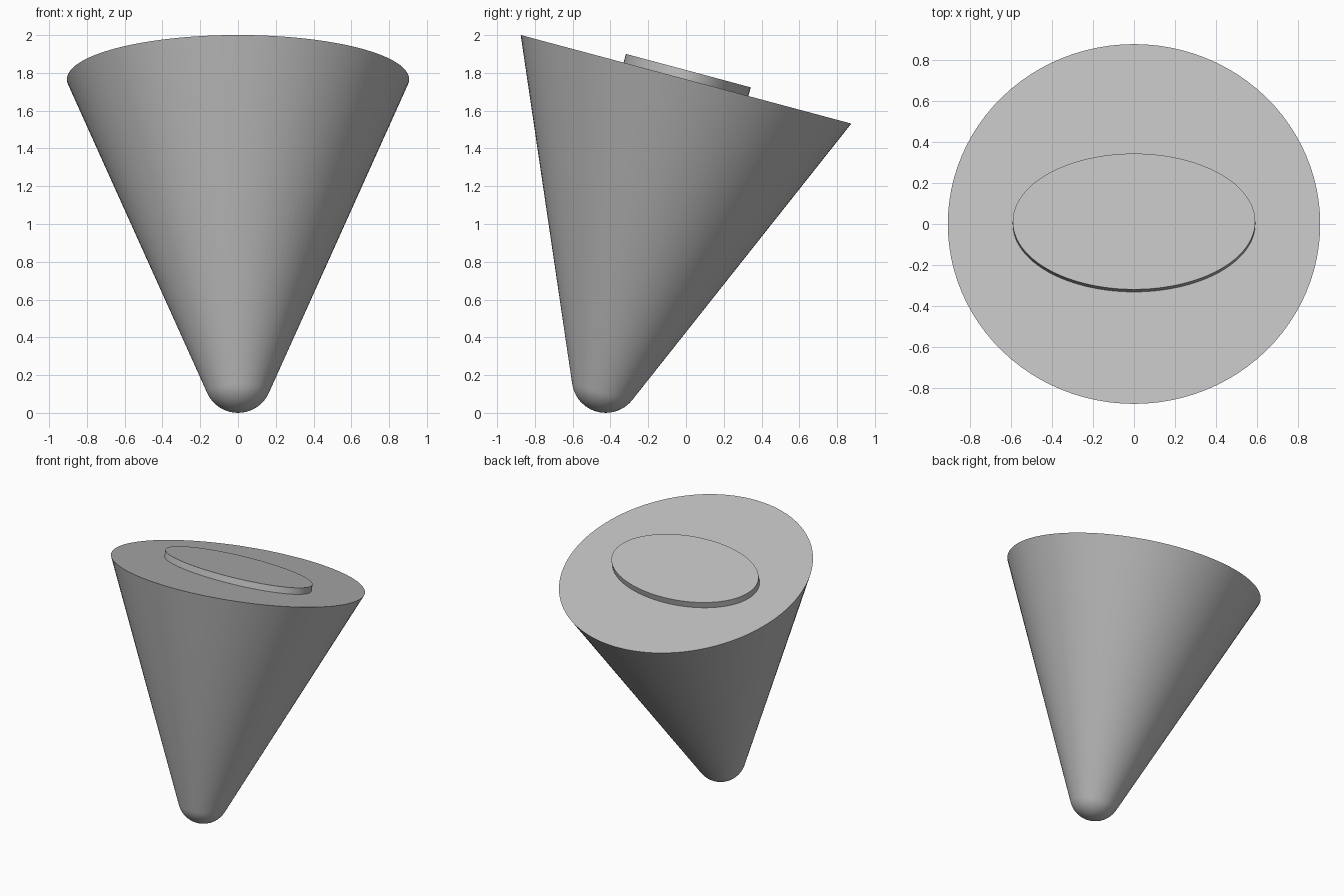
import bpy
import bmesh
from math import radians, sin, cos, pi
from mathutils import Matrix, Vector

cube = bpy.data.objects.get("Cube")
if cube:
    bpy.data.objects.remove(cube, do_unlink=True)

# Single plain grey
grey = bpy.data.materials.new("plain grey")
grey.use_nodes = True
colour = (0.52, 0.52, 0.52, 1)
grey.diffuse_color = colour
grey.node_tree.nodes["Principled BSDF"].inputs["Base Color"].default_value = colour

TILT = radians(-15)        # the whole body leans back
TOP = (0, 0, 1.766)        # centre of the slanted top face
RIM = 0.906
TIP_DEPTH = 1.642          # distance from the top face to the tip ball centre
TIP_RADIUS = 0.1795
SLOPE = radians(23.4)      # half angle of the cone
SEGMENTS = 96


def add_part(name, bm):
    """Turn a bmesh into a tilted, smooth-shaded object."""
    bmesh.ops.recalc_face_normals(bm, faces=bm.faces)
    mesh = bpy.data.meshes.new(name)
    bm.to_mesh(mesh)
    bm.free()
    mesh.materials.append(grey)
    obj = bpy.data.objects.new(name, mesh)
    bpy.context.collection.objects.link(obj)
    obj.location = TOP
    obj.rotation_euler.x = TILT
    bpy.ops.object.select_all(action='DESELECT')
    obj.select_set(True)
    bpy.context.view_layer.objects.active = obj
    bpy.ops.object.shade_smooth_by_angle(angle=radians(30))
    return obj


# Cone body: straight side running tangent into a rounded tip
steps = 12
profile = [Vector((RIM, 0, 0))]
for i in range(steps + 1):
    a = -SLOPE + (SLOPE - pi / 2) * i / steps
    profile.append(Vector((TIP_RADIUS * cos(a), 0, TIP_RADIUS * sin(a) - TIP_DEPTH)))

bm = bmesh.new()
verts = [bm.verts.new(p) for p in profile]
edges = [bm.edges.new(pair) for pair in zip(verts, verts[1:])]
bmesh.ops.spin(bm, geom=verts + edges, cent=(0, 0, 0), axis=(0, 0, 1),
               angle=2 * pi, steps=SEGMENTS)
bmesh.ops.remove_doubles(bm, verts=bm.verts, dist=0.0005)
rim = [e for e in bm.edges if e.is_boundary]
bmesh.ops.contextual_create(bm, geom=rim)
add_part("cone_body", bm)

# Raised oval plate on the slanted top
height, sink = 0.0475, 0.01
bm = bmesh.new()
bmesh.ops.create_cone(bm, cap_ends=True, segments=SEGMENTS, radius1=1, radius2=1,
                      depth=height + sink,
                      matrix=Matrix.Translation((0, 0, (height - sink) / 2)))
bmesh.ops.scale(bm, vec=(0.59, 0.342, 1), verts=bm.verts)
add_part("oval_plate", bm)
